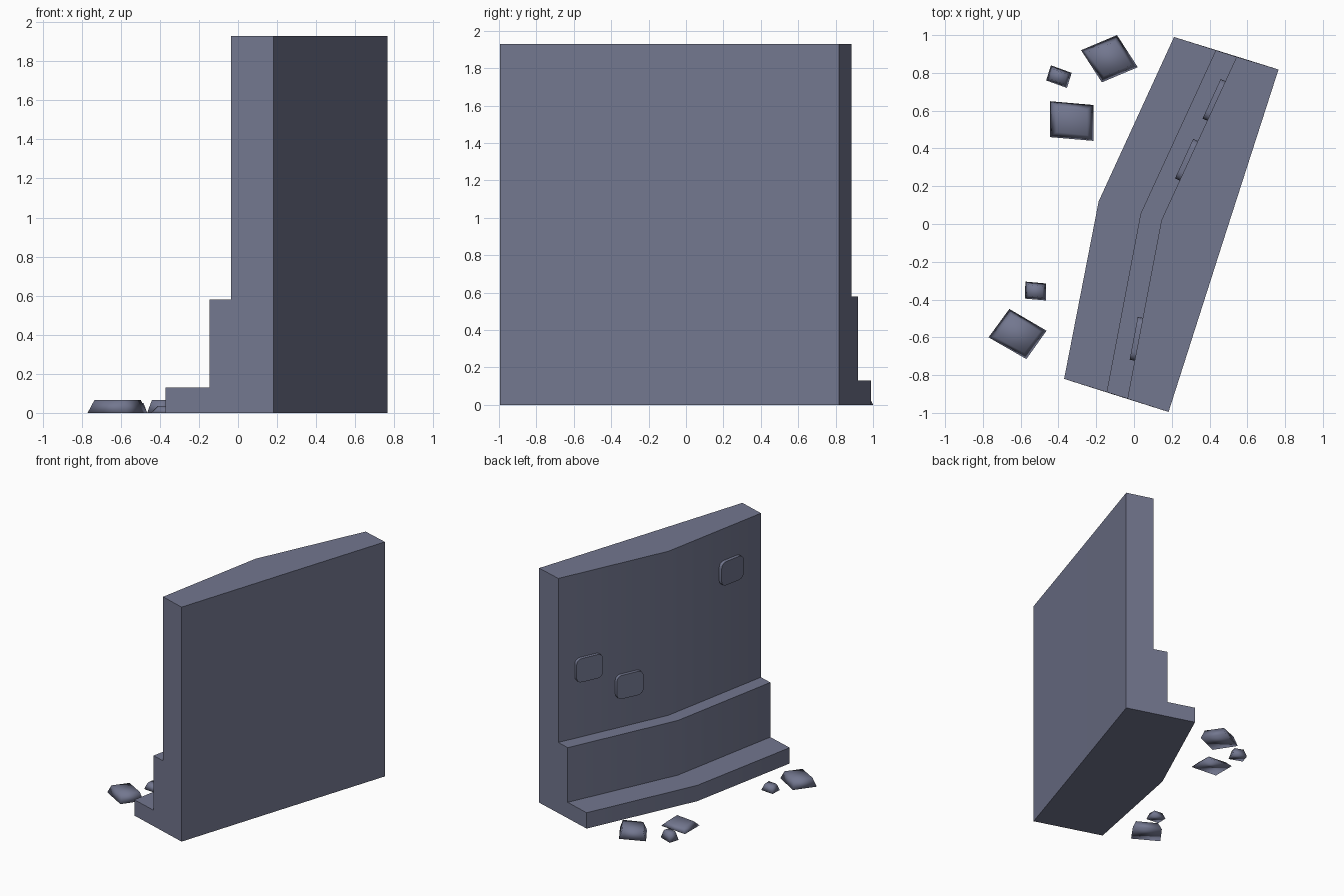
import bpy, bmesh, math
from mathutils import Vector

if "Cube" in bpy.data.objects:
    bpy.data.objects.remove(bpy.data.objects["Cube"])

stone = bpy.data.materials.new("slate_grey_stone")
stone.diffuse_color = (0.17, 0.184, 0.275, 1)
stone.use_nodes = True
stone.node_tree.nodes["Principled BSDF"].inputs["Base Color"].default_value = stone.diffuse_color


def make_object(name, bm):
    bmesh.ops.recalc_face_normals(bm, faces=bm.faces[:])
    mesh = bpy.data.meshes.new(name)
    bm.to_mesh(mesh)
    bm.free()
    obj = bpy.data.objects.new(name, mesh)
    bpy.context.collection.objects.link(obj)
    mesh.materials.append(stone)
    return obj


def smooth(obj, degrees):
    bpy.ops.object.select_all(action='DESELECT')
    obj.select_set(True)
    bpy.context.view_layer.objects.active = obj
    bpy.ops.object.shade_smooth_by_angle(angle=math.radians(degrees))


# Wall: stepped section (foot, plinth, wall, back) swept through three stations
FOOT, PLINTH, WALL, BACK = range(4)
stations = [
    [(-0.37, -0.82), (-0.145, -0.89), (-0.035, -0.925), (0.183, -0.995)],
    [(-0.187, 0.12), (0.035, 0.055), (0.145, 0.02), (0.473, -0.088)],
    [(0.212, 0.99), (0.433, 0.92), (0.543, 0.885), (0.765, 0.818)],
]
section = [(FOOT, 0), (FOOT, 0.13), (PLINTH, 0.13), (PLINTH, 0.58),
           (WALL, 0.58), (WALL, 1.93), (BACK, 1.93), (BACK, 0)]
bm = bmesh.new()
rings = [[bm.verts.new((*st[i], z)) for i, z in section] for st in stations]
n = len(section)
for a, b in zip(rings, rings[1:]):
    for i in range(n):
        j = (i + 1) % n
        bm.faces.new((a[i], a[j], b[j], b[i]))
bm.faces.new(rings[0])
bm.faces.new(rings[-1])
smooth(make_object("stepped_wall", bm), 30)


# Raised bricks: rounded plates lying on the wall face
def brick(name, segment, t, z):
    p = Vector(stations[segment][WALL])
    q = Vector(stations[segment + 1][WALL])
    centre = p.lerp(q, t)
    bm = bmesh.new()
    bmesh.ops.create_cube(bm, size=1)
    bmesh.ops.scale(bm, vec=(0.23, 0.054, 0.195), verts=bm.verts)
    corners = [e for e in bm.edges
               if abs(e.verts[0].co.y - e.verts[1].co.y) > 0.01]
    bmesh.ops.bevel(bm, geom=corners, offset=0.045, segments=4,
                    profile=0.5, affect='EDGES')
    obj = make_object(name, bm)
    obj.location = (centre.x, centre.y, z)
    obj.rotation_euler.z = math.atan2(q.y - p.y, q.x - p.x)
    smooth(obj, 30)


brick("raised_brick_1", 1, 0.73, 1.14)
brick("raised_brick_2", 1, 0.364, 0.92)
brick("raised_brick_3", 0, 0.333, 1.57)


# Rubble: softly shaded stones tapering up from a four-sided base
def rubble(name, base, height, inset):
    bm = bmesh.new()
    mid = sum((Vector(p) for p in base), Vector((0, 0))) / 4
    low = [bm.verts.new((*p, 0)) for p in base]
    high = []
    for p in base:
        d = Vector(p) - mid
        high.append(bm.verts.new((*(mid + d * (1 - inset / d.length)), height)))
    bm.faces.new(low)
    bm.faces.new(high)
    for i in range(4):
        j = (i + 1) % 4
        bm.faces.new((low[i], low[j], high[j], high[i]))
    obj = make_object(name, bm)
    obj.data.shade_smooth()


rubble("rubble_1", [(-0.28, 0.92), (-0.09, 1.0), (0.02, 0.83), (-0.17, 0.75)], 0.075, 0.035)
rubble("rubble_2", [(-0.44, 0.84), (-0.33, 0.80), (-0.355, 0.72), (-0.465, 0.76)], 0.065, 0.025)
rubble("rubble_3", [(-0.445, 0.65), (-0.215, 0.63), (-0.215, 0.44), (-0.445, 0.46)], 0.035, 0.045)
rubble("rubble_4", [(-0.575, -0.305), (-0.465, -0.315), (-0.465, -0.405), (-0.578, -0.395)], 0.05, 0.025)
rubble("rubble_5", [(-0.66, -0.45), (-0.463, -0.565), (-0.57, -0.715), (-0.77, -0.60)], 0.065, 0.035)
